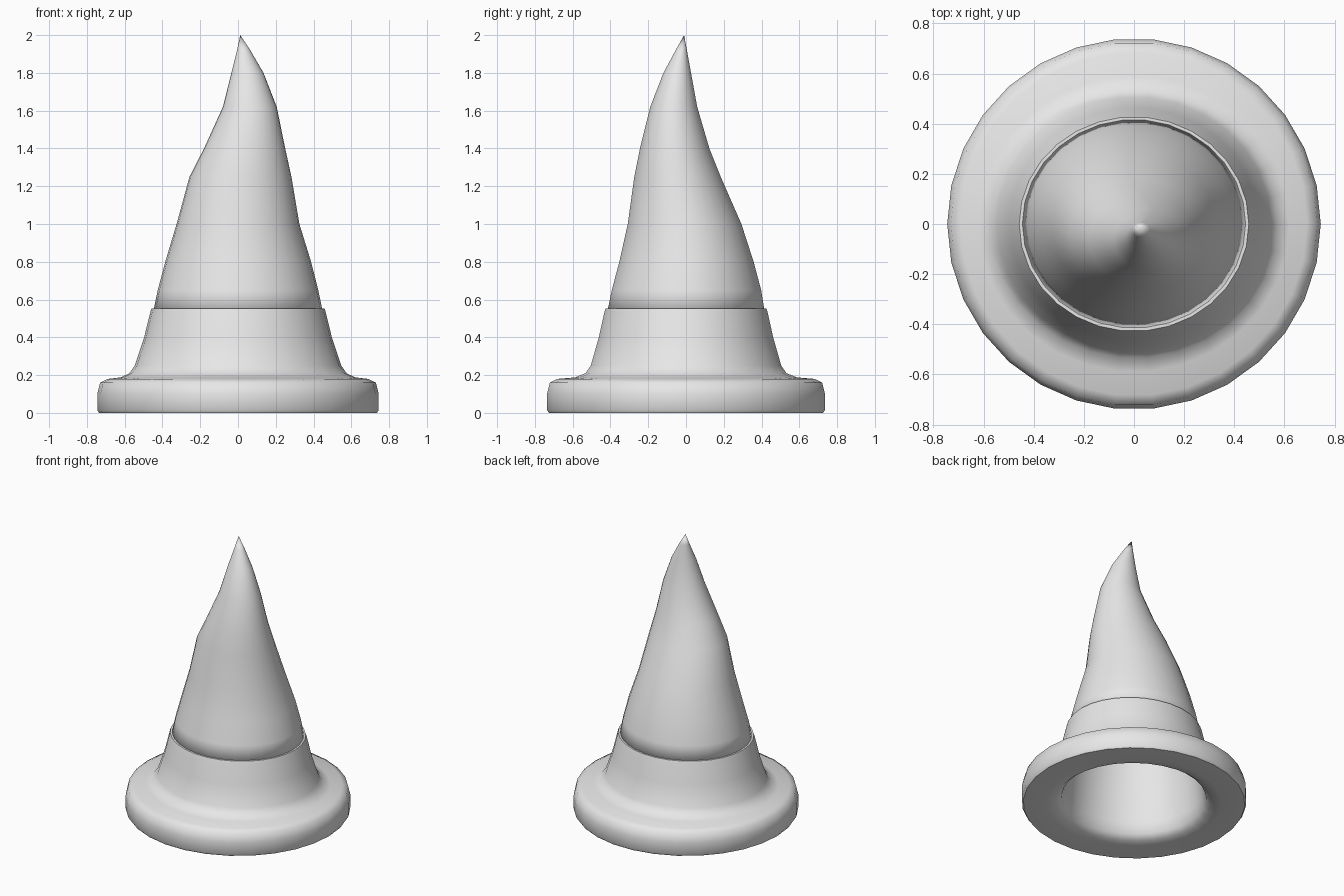
import bpy, bmesh
from math import cos, sin, pi, radians

cube = bpy.data.objects.get("Cube")
if cube:
    bpy.data.objects.remove(cube, do_unlink=True)

SIDES = 30

grey = bpy.data.materials.new("plain grey")
grey.use_nodes = True
grey.diffuse_color = (0.8, 0.8, 0.8, 1)
grey.node_tree.nodes["Principled BSDF"].inputs["Base Color"].default_value = (0.8, 0.8, 0.8, 1)


def loft(name, rings, tip=None, angle=50):
    """Skin a stack of ellipses (z, x_min, x_max, y_min, y_max)."""
    bm = bmesh.new()
    loops = []
    for z, x0, x1, y0, y1 in rings:
        loop = []
        for i in range(SIDES):
            a = 2 * pi * i / SIDES
            loop.append(bm.verts.new(((x0 + x1) / 2 + (x1 - x0) / 2 * cos(a),
                                      (y0 + y1) / 2 + (y1 - y0) / 2 * sin(a), z)))
        loops.append(loop)
    for low, high in zip(loops, loops[1:]):
        for i in range(SIDES):
            j = (i + 1) % SIDES
            bm.faces.new((low[i], low[j], high[j], high[i]))
    if tip:
        point = bm.verts.new(tip)
        for i in range(SIDES):
            bm.faces.new((loops[-1][i], loops[-1][(i + 1) % SIDES], point))
    mesh = bpy.data.meshes.new(name)
    bm.to_mesh(mesh)
    bm.free()
    mesh.materials.append(grey)
    obj = bpy.data.objects.new(name, mesh)
    bpy.context.collection.objects.link(obj)
    bpy.ops.object.select_all(action='DESELECT')
    obj.select_set(True)
    bpy.context.view_layer.objects.active = obj
    bpy.ops.object.shade_smooth_by_angle(angle=radians(angle))
    return obj


# Brim and band: inner lining, rounded opening, underside, rim, then band
profile = [(0.55, 0.42, 0.39), (0.3, 0.455, 0.43), (0.12, 0.47, 0.45),
           (0.04, 0.485, 0.47), (0.01, 0.52, 0.51), (0, 0.58, 0.575),
           (0, 0.735, 0.73), (0.015, 0.745, 0.74), (0.1, 0.745, 0.74),
           (0.16, 0.73, 0.725), (0.18, 0.69, 0.685), (0.188, 0.62, 0.59),
           (0.21, 0.575, 0.535), (0.25, 0.547, 0.507), (0.4, 0.497, 0.464),
           (0.535, 0.464, 0.434), (0.553, 0.458, 0.428), (0.553, 0.435, 0.405)]
loft("brim_and_band", [(z, -rx, rx, -ry, ry) for z, rx, ry in profile])

# Tall bent cone
cone = loft("bent_cone", [
    (0.53, -0.45, 0.45, -0.42, 0.42),
    (0.65, -0.425, 0.425, -0.395, 0.40),
    (0.8, -0.385, 0.387, -0.355, 0.36),
    (1.0, -0.325, 0.325, -0.31, 0.295),
    (1.25, -0.257, 0.283, -0.275, 0.185),
    (1.4, -0.18, 0.25, -0.245, 0.125),
    (1.62, -0.08, 0.205, -0.19, 0.06),
    (1.8, -0.035, 0.135, -0.12, 0.027),
    (1.92, -0.005, 0.065, -0.055, 0.005)], tip=(0.012, -0.01, 2), angle=60)
wall = cone.modifiers.new("wall", 'SOLIDIFY')
wall.thickness = 0.02
wall.offset = -1
